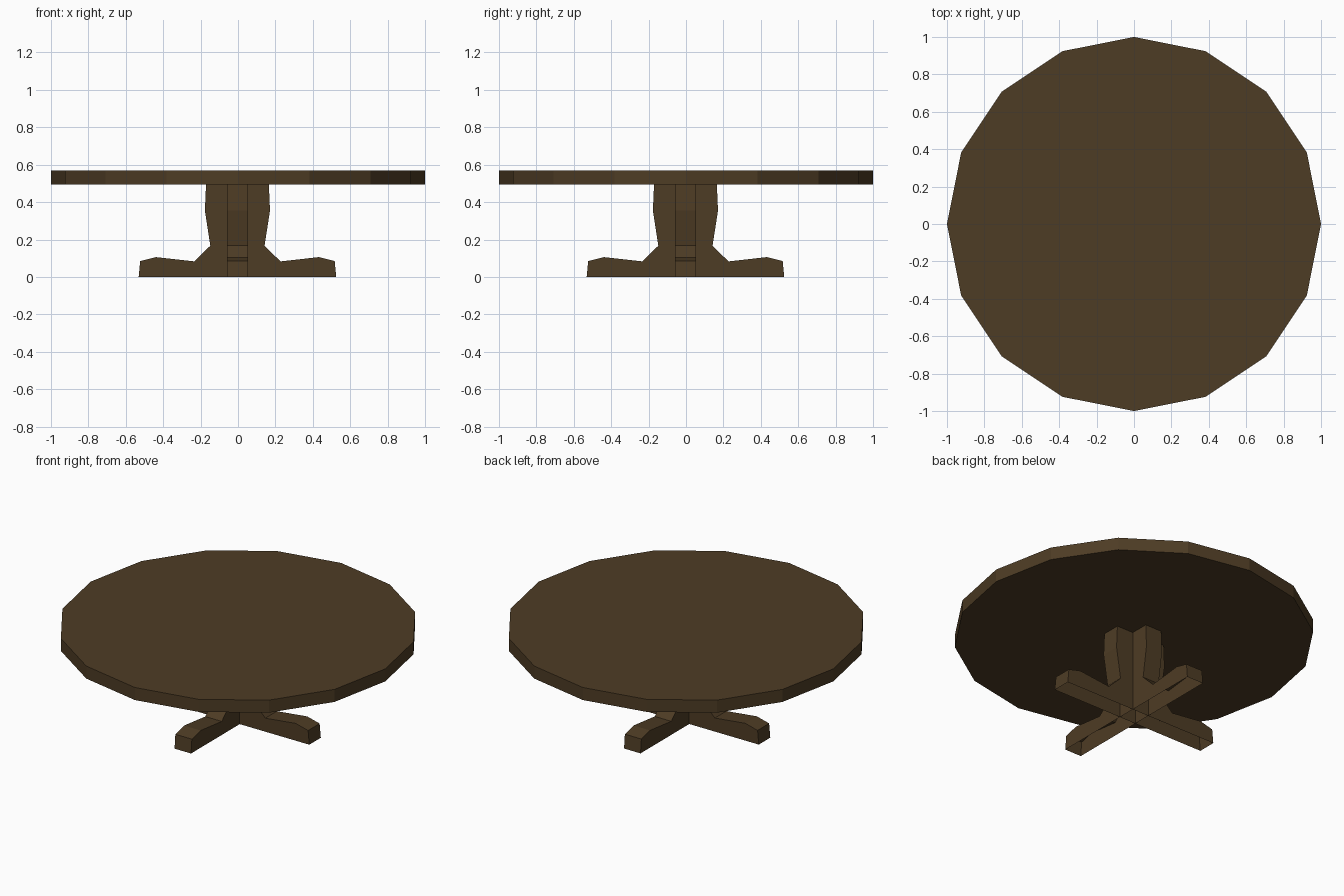
import bpy
import bmesh
import math
from mathutils import Matrix

cube = bpy.data.objects.get("Cube")
if cube:
    bpy.data.objects.remove(cube, do_unlink=True)

# Single dark wood colour
wood = bpy.data.materials.new("dark_wood")
wood.use_nodes = True
colour = (0.076, 0.045, 0.018, 1)
wood.diffuse_color = colour
wood.node_tree.nodes["Principled BSDF"].inputs["Base Color"].default_value = colour


def add_object(name, bm):
    mesh = bpy.data.meshes.new(name)
    bm.to_mesh(mesh)
    bm.free()
    mesh.materials.append(wood)
    obj = bpy.data.objects.new(name, mesh)
    bpy.context.collection.objects.link(obj)
    return obj


# Sixteen-sided table top
UNDERSIDE, TOP = 0.493, 0.57
bm = bmesh.new()
bmesh.ops.create_cone(bm, cap_ends=True, segments=16, radius1=1, radius2=1,
                      depth=TOP - UNDERSIDE,
                      matrix=Matrix.Translation((0, 0, (TOP + UNDERSIDE) / 2)))
add_object("table_top", bm)

# Half outline of a pedestal plank: foot, neck, column
HALF = [(0.528, 0), (0.52, 0.085), (0.436, 0.106), (0.23, 0.083),
        (0.145, 0.167), (0.174, 0.355), (0.168, UNDERSIDE)]
OUTLINE = HALF + [(-x, z) for x, z in reversed(HALF)]
WIDTH = 0.112
OFFSET = -0.003


def pedestal_plank(name, angle):
    bm = bmesh.new()
    face = bm.faces.new([bm.verts.new((x, -WIDTH / 2, z)) for x, z in OUTLINE])
    result = bmesh.ops.extrude_face_region(bm, geom=[face], use_keep_orig=True)
    moved = [v for v in result["geom"] if isinstance(v, bmesh.types.BMVert)]
    bmesh.ops.translate(bm, verts=moved, vec=(0, WIDTH, 0))
    bmesh.ops.recalc_face_normals(bm, faces=bm.faces)
    # The foot is hollow underneath
    floor = [f for f in bm.faces if all(v.co.z < 0.001 for v in f.verts)]
    bmesh.ops.delete(bm, geom=floor, context="FACES_ONLY")
    obj = add_object(name, bm)
    obj.rotation_euler.z = angle
    obj.location = (OFFSET, OFFSET, 0)


# Two planks crossing at right angles
pedestal_plank("pedestal_side_to_side", 0)
pedestal_plank("pedestal_front_to_back", math.pi / 2)
